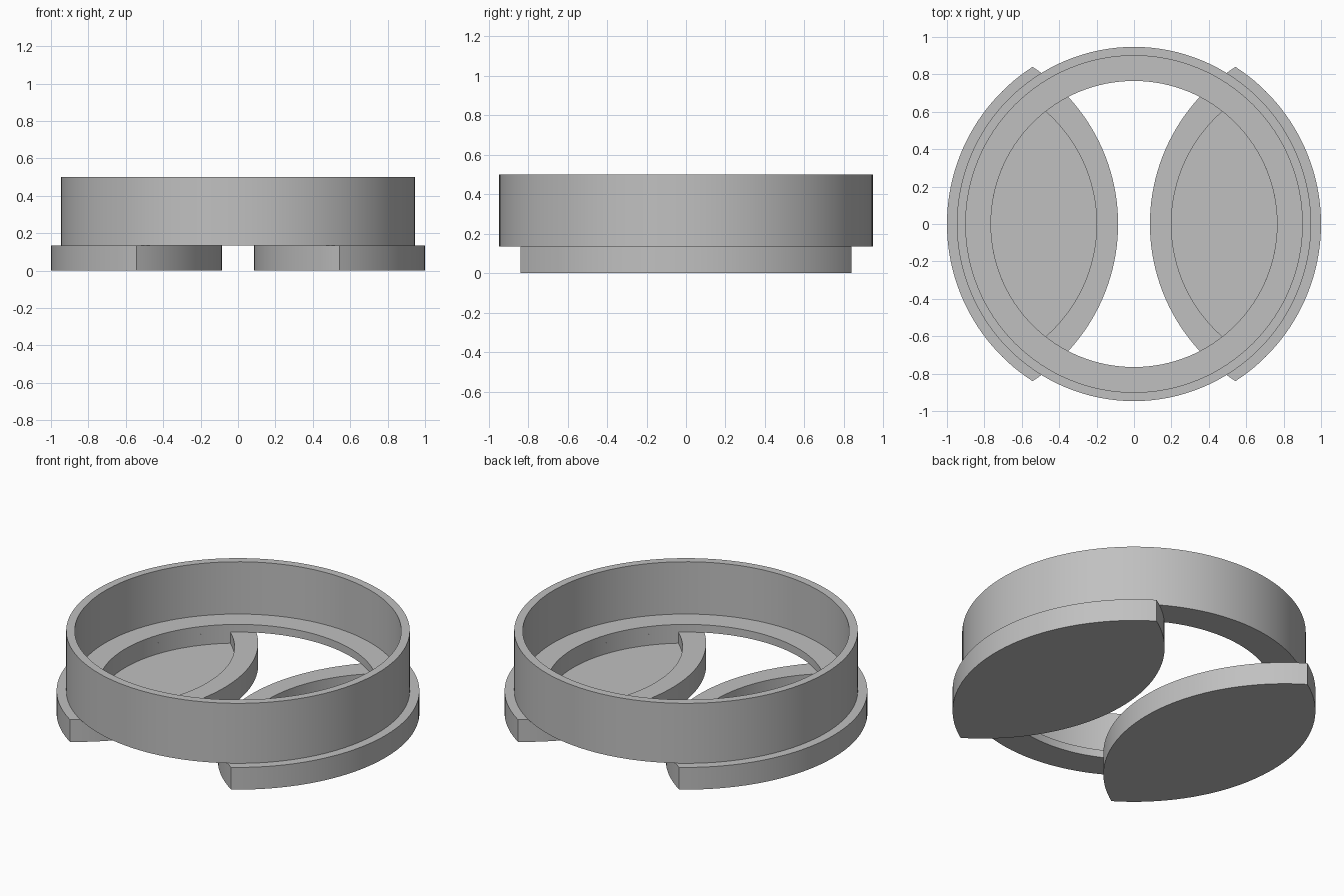
import bpy, bmesh, math

default = bpy.data.objects.get("Cube")
if default:
    bpy.data.objects.remove(default, do_unlink=True)

# Single grey material
grey = bpy.data.materials.new("plain grey")
grey.use_nodes = True
colour = (0.53, 0.53, 0.53, 1)
grey.diffuse_color = colour
grey.node_tree.nodes["Principled BSDF"].inputs["Base Color"].default_value = colour

BASE_TOP = 0.135


def finish(name, bm):
    bmesh.ops.recalc_face_normals(bm, faces=bm.faces[:])
    mesh = bpy.data.meshes.new(name)
    bm.to_mesh(mesh)
    bm.free()
    mesh.materials.append(grey)
    obj = bpy.data.objects.new(name, mesh)
    bpy.context.collection.objects.link(obj)
    bpy.ops.object.select_all(action="DESELECT")
    obj.select_set(True)
    bpy.context.view_layer.objects.active = obj
    bpy.ops.object.shade_smooth_by_angle(angle=math.radians(30))
    return obj


def loft(bm, loops, closed=False):
    """Join successive equal-length closed loops of vertices with quads."""
    pairs = list(zip(loops, loops[1:]))
    if closed:
        pairs.append((loops[-1], loops[0]))
    for a, b in pairs:
        n = len(a)
        for i in range(n):
            j = (i + 1) % n
            bm.faces.new((a[i], a[j], b[j], b[i]))


def circle(bm, radius, z, n=128):
    return [bm.verts.new((radius * math.cos(math.tau * i / n),
                          radius * math.sin(math.tau * i / n), z))
            for i in range(n)]


def lens(bm, outer_r, centre, inner_r, z, side, n=48):
    """Outline shared by a circle at the origin and one offset along x."""
    x = (centre ** 2 + outer_r ** 2 - inner_r ** 2) / (2 * centre)
    y = math.sqrt(outer_r ** 2 - x ** 2)
    a = math.atan2(y, x)
    b = math.atan2(y, centre - x)
    pts = []
    for i in range(n):
        t = a * (2 * i / n - 1)
        pts.append((outer_r * math.cos(t), outer_r * math.sin(t)))
    for i in range(n):
        t = b * (1 - 2 * i / n)
        pts.append((centre - inner_r * math.cos(t), inner_r * math.sin(t)))
    return [bm.verts.new((side * px, side * py, z)) for px, py in pts]


# Round wall with an inward flange at its foot
bm = bmesh.new()
profile = [(0.947, BASE_TOP), (0.947, 0.5), (0.9, 0.5),
           (0.9, 0.182), (0.765, 0.182), (0.765, BASE_TOP)]
loft(bm, [circle(bm, r, z) for r, z in profile], closed=True)
finish("ring_wall", bm)

# Two lens-shaped feet, each with a shallow pocket
for name, side in (("left_foot", 1), ("right_foot", -1)):
    bm = bmesh.new()
    rim = (1.0, 1.085, 1.0)
    pocket = (0.765, 1.0, 0.8)
    loops = [lens(bm, *rim, 0, side), lens(bm, *rim, BASE_TOP, side),
             lens(bm, *pocket, BASE_TOP, side), lens(bm, *pocket, 0.068, side)]
    loft(bm, loops)
    bm.faces.new(loops[0])
    bm.faces.new(loops[-1])
    finish(name, bm)
